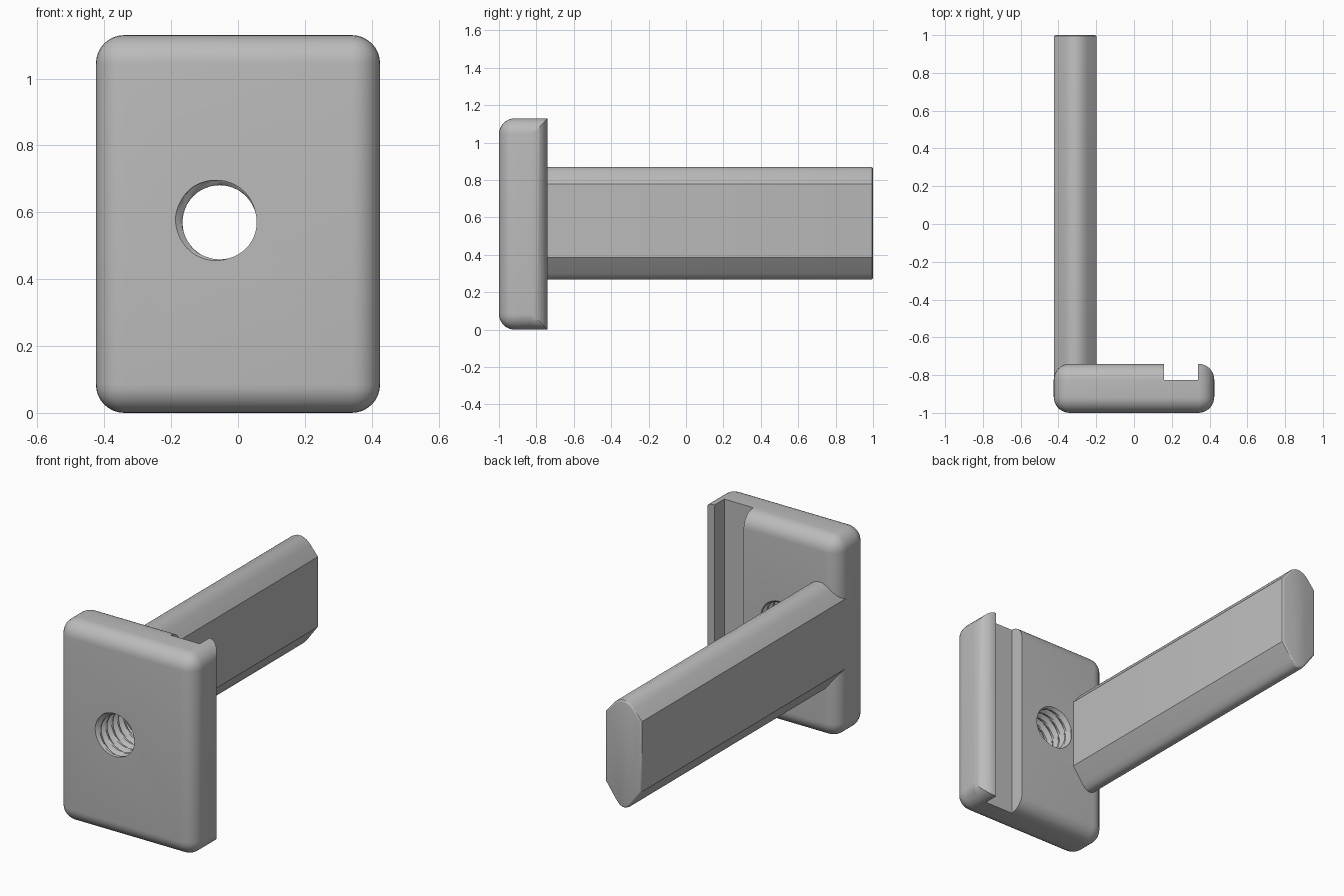
import bpy, bmesh, math
from mathutils import Matrix, Vector

cube = bpy.data.objects.get("Cube")
if cube:
    bpy.data.objects.remove(cube, do_unlink=True)

W, H, FRONT, BACK, R = 0.425, 1.13, -1.0, -0.74, 0.085
SLOT_Y, SLOT_X, LIP_X = -0.825, 0.16, 0.34

grey = bpy.data.materials.new("satin grey")
grey.use_nodes = True
color = (0.5, 0.5, 0.5, 1)
grey.diffuse_color = color
grey.node_tree.nodes["Principled BSDF"].inputs["Base Color"].default_value = color


def make(name, bm):
    bmesh.ops.recalc_face_normals(bm, faces=bm.faces)
    mesh = bpy.data.meshes.new(name)
    bm.to_mesh(mesh)
    bm.free()
    mesh.materials.append(grey)
    obj = bpy.data.objects.new(name, mesh)
    bpy.context.collection.objects.link(obj)
    return obj


def box(lo, hi):
    bm = bmesh.new()
    lo, hi = Vector(lo), Vector(hi)
    size = Matrix.Diagonal((*(hi - lo), 1))
    bmesh.ops.create_cube(bm, size=1, matrix=Matrix.Translation((lo + hi) / 2) @ size)
    return bm


def prism(points, offset):
    bm = bmesh.new()
    face = bm.faces.new([bm.verts.new(p) for p in points])
    ext = bmesh.ops.extrude_face_region(bm, geom=[face])["geom"]
    moved = [g for g in ext if isinstance(g, bmesh.types.BMVert)]
    bmesh.ops.translate(bm, verts=moved, vec=offset)
    return bm


def round_edges(bm, rule, width, segments):
    edges = [e for e in bm.edges if rule(e)]
    bmesh.ops.bevel(bm, geom=edges, offset=width, segments=segments,
                    profile=0.5, affect='EDGES')


def activate(obj):
    bpy.ops.object.select_all(action='DESELECT')
    obj.select_set(True)
    bpy.context.view_layer.objects.active = obj


def combine(obj, other, operation):
    activate(obj)
    mod = obj.modifiers.new("cut", 'BOOLEAN')
    mod.operation, mod.solver, mod.object = operation, 'EXACT', other
    bpy.ops.object.modifier_apply(modifier=mod.name)
    bpy.data.objects.remove(other, do_unlink=True)


def thread(cx, cz, minor, major, pitch):
    """Screw-shaped cutter running along y."""
    bm = bmesh.new()
    sides, steps = 48, 8
    y0, y1 = FRONT - pitch, BACK + pitch
    rows = round((y1 - y0) / pitch * steps)
    rings = []
    for j in range(rows + 1):
        y = y0 + (y1 - y0) * j / rows
        ring = []
        for i in range(sides):
            a = math.tau * i / sides
            phase = ((y - FRONT) / pitch + a / math.tau - 0.42) % 1
            wave = abs(2 * phase - 1)
            r = minor + (major - minor) * max(0, min(1, 1.6 * wave - 0.4))
            ring.append(bm.verts.new((cx + r * math.cos(a), y, cz + r * math.sin(a))))
        rings.append(ring)
    for a, b in zip(rings, rings[1:]):
        for i in range(sides):
            k = (i + 1) % sides
            bm.faces.new((a[i], a[k], b[k]))
            bm.faces.new((a[i], b[k], b[i]))
    bm.faces.new(rings[0])
    bm.faces.new(rings[-1])
    return make("thread_cutter", bm)


# Plate with every edge rounded, then the slot step and threaded hole
bm = box((-W, FRONT, 0), (W, BACK, H))
round_edges(bm, lambda e: True, R, 8)
plate = make("plate", bm)
combine(plate, make("slot_cutter", box((SLOT_X, SLOT_Y, -1), (1, 0, 2))), 'DIFFERENCE')
combine(plate, thread(-0.055, 0.57, 0.111, 0.133, 0.052), 'DIFFERENCE')

# Lip beside the slot: rounded outline, outer back edge rounded end to end
bm = box((LIP_X, SLOT_Y, -1), (W, BACK, 2))
round_edges(bm, lambda e: all(v.co.x > W - 0.01 and v.co.y > BACK - 0.01
                              for v in e.verts), R - 0.001, 8)
lip = make("slot_lip", bm)
bm = box((-W, FRONT, 0), (W, 0, H))
round_edges(bm, lambda e: abs(e.verts[0].co.y - e.verts[1].co.y) > 0.5, R, 8)
combine(lip, make("outline_cutter", bm), 'INTERSECT')

# Bar: flat sides, sloped shoulders, rounded ridges above and below
half = [(0.113, -0.183), (0.113, 0.21), (0.065, 0.268), (0.042, 0.289), (0.015, 0.301)]
low = [(0.01, -0.303), (0.03, -0.293), (0.05, -0.27)]
right = low + half
outline = right + [(-x, z) for x, z in reversed(right)]
bm = prism([(x - 0.311, SLOT_Y - 0.01, z + 0.57) for x, z in outline],
           (0, 1 - SLOT_Y + 0.01, 0))
round_edges(bm, lambda e: all(v.co.y > 0.99 for v in e.verts), 0.012, 3)
bar = make("bar", bm)

for obj in (plate, lip, bar):
    activate(obj)
    bpy.ops.object.shade_smooth_by_angle(angle=math.radians(30))
